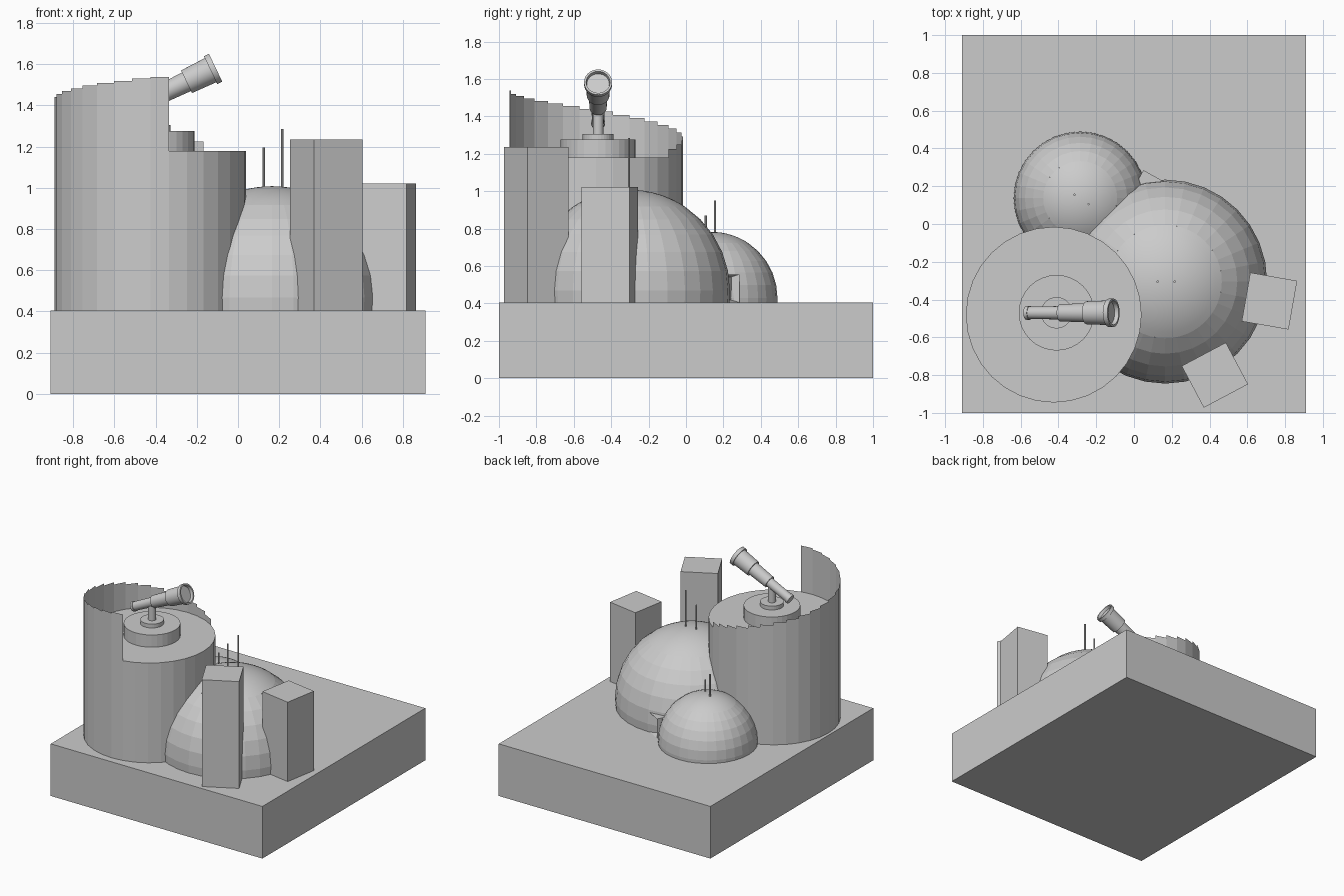
import bpy, bmesh, math
from mathutils import Matrix, Vector

if "Cube" in bpy.data.objects:
    bpy.data.objects.remove(bpy.data.objects["Cube"])

GROUND = 0.405


def finish(name, bm, loc=(0, 0, 0), rot=(0, 0, 0), smooth=False, normals=True):
    if normals:
        bmesh.ops.recalc_face_normals(bm, faces=bm.faces)
    me = bpy.data.meshes.new(name)
    bm.to_mesh(me)
    bm.free()
    ob = bpy.data.objects.new(name, me)
    bpy.context.collection.objects.link(ob)
    ob.location, ob.rotation_euler = loc, rot
    if smooth:
        bpy.ops.object.select_all(action='DESELECT')
        ob.select_set(True)
        bpy.context.view_layer.objects.active = ob
        bpy.ops.object.shade_smooth_by_angle(angle=math.radians(30))
    return ob


def box(name, size, center, z0, z1, angle=0.0):
    bm = bmesh.new()
    bmesh.ops.create_cube(bm, size=1)
    bmesh.ops.scale(bm, vec=(size[0], size[1], z1 - z0), verts=bm.verts)
    return finish(name, bm, (center[0], center[1], (z0 + z1) / 2),
                  (0, 0, math.radians(angle)))


def lathe(name, profile, loc, segs=32, rot=(0, 0, 0), smooth=False):
    """Revolve (radius, z) points around the local z axis."""
    bm = bmesh.new()
    vs = [bm.verts.new((r, 0, z)) for r, z in profile]
    es = [bm.edges.new(p) for p in zip(vs, vs[1:])]
    bmesh.ops.spin(bm, geom=vs + es, axis=(0, 0, 1), cent=(0, 0, 0),
                   angle=math.tau, steps=segs, use_duplicate=False)
    bmesh.ops.remove_doubles(bm, verts=bm.verts, dist=1e-5)
    return finish(name, bm, loc, rot, smooth)


def rod(name, r, x, y, z0, z1, segs=32, smooth=False):
    h = z1 - z0
    return lathe(name, [(0, 0), (r, 0), (r, h), (0, h)], (x, y, z0), segs,
                 smooth=smooth)


def dome(name, x, y, zc, r, antennas):
    # faceted shell up to the crown, then a smooth cap
    def pt(deg):
        a = math.radians(deg)
        return (r * math.cos(a), r * math.sin(a))
    low = math.degrees(math.asin((GROUND - zc) / r))
    shell = [pt(low)] + [pt(11.25 * k) for k in range(6)]
    lathe(name + "_shell", shell, (x, y, zc))
    cap = [pt(56.25 + 33.75 * k / 8) for k in range(8)] + [(0, r)]
    lathe(name + "_cap", cap, (x, y, zc), 48, smooth=True)
    for i, (ax, ay, top) in enumerate(antennas):
        rod(f"{name}_antenna_{i + 1}", 0.006, ax, ay, zc + r - 0.04, top, 8)


# base slab
box("base", (1.82, 2.0), (0, 0), 0, GROUND)

# round tower
TX, TY, TR, TZ = -0.425, -0.48, 0.465, 1.18
rod("tower", TR, TX, TY, GROUND, TZ)

# thin parapet that steps down around the tower roof
bm = bmesh.new()
STEP = math.radians(11.25)
for i in range(20):
    s = (i + 0.4) * 11.25
    top = 1.543 - 0.0008 * s - 3e-6 * s * s
    a0 = -7 * STEP - i * STEP
    ring = [(TR * math.cos(a), TR * math.sin(a)) for a in (a0, a0 - STEP)]
    (xa, ya), (xb, yb) = ring
    bm.faces.new([bm.verts.new(p) for p in
                  ((xb, yb, TZ), (xa, ya, TZ), (xa, ya, top), (xb, yb, top))])
finish("stepped_parapet", bm, (TX, TY, 0), normals=False)

# telescope mount
PX, PY = -0.41, -0.47
rod("mount_plinth", 0.2, PX, PY, TZ, 1.275)
rod("mount_disc", 0.083, PX, PY, 1.275, 1.305)
rod("mount_post", 0.028, PX, PY, 1.305, 1.44, 24, True)

# telescope tube: three widening sections, rim and recessed lens
tube = [(0, 0), (0.037, 0), (0.037, 0.02), (0.033, 0.02), (0.035, 0.2),
        (0.046, 0.2), (0.05, 0.355), (0.061, 0.355), (0.065, 0.485),
        (0.075, 0.485), (0.075, 0.512), (0.064, 0.512), (0.06, 0.49), (0, 0.49)]
lathe("telescope", tube, (-0.57, PY, 1.361), 32,
      (0, math.radians(90 - 25.7), 0), smooth=True)

# domes with antennas
dome("large_dome", 0.165, -0.305, 0.468, 0.54,
     [(0.125, -0.305, 1.195), (0.215, -0.305, 1.285)])
dome("small_dome", -0.285, 0.137, 0.43, 0.352,
     [(-0.24, 0.105, 0.87), (-0.315, 0.155, 0.95)])

# link passage between the domes, with a recessed opening
ANG = -29
bm = bmesh.new()
bmesh.ops.create_cube(bm, size=1)
bmesh.ops.scale(bm, vec=(0.14, 0.16, 0.15), verts=bm.verts)
face = [f for f in bm.faces if f.calc_center_median().y > 0.07]
bmesh.ops.inset_region(bm, faces=face, thickness=0.018, depth=0)
bmesh.ops.translate(bm, vec=(0, -0.04, 0), verts=face[0].verts)
off = Matrix.Rotation(math.radians(ANG), 3, 'Z') @ Vector((0.07, -0.08, 0))
finish("link_passage", bm, (0.05 + off.x, 0.285 + off.y, GROUND + 0.075),
       (0, 0, math.radians(ANG)))

# square towers
box("tall_block", (0.265, 0.25), (0.428, -0.80), GROUND, 1.235, 28)
box("short_block", (0.252, 0.262), (0.717, -0.408), GROUND, 1.022, -10)
